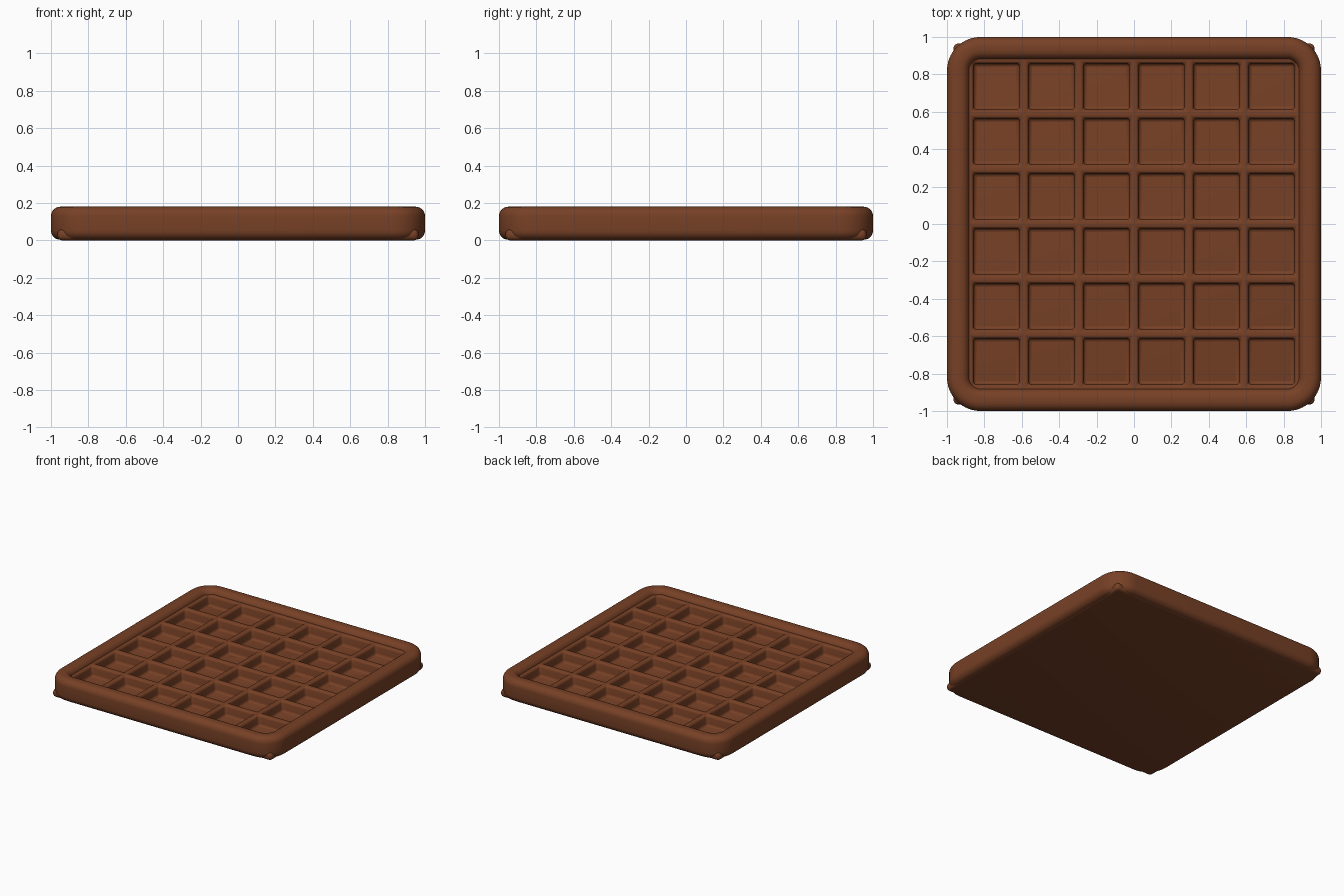
import bpy, bmesh, math

if "Cube" in bpy.data.objects:
    bpy.data.objects.remove(bpy.data.objects["Cube"], do_unlink=True)

brown = bpy.data.materials.new("baked_brown")
brown.use_nodes = True
colour = (0.185, 0.052, 0.019, 1)
brown.diffuse_color = colour
brown.node_tree.nodes["Principled BSDF"].inputs["Base Color"].default_value = colour


def finish(name, bm, bevel=0, segments=4):
    bmesh.ops.recalc_face_normals(bm, faces=bm.faces)
    mesh = bpy.data.meshes.new(name)
    bm.to_mesh(mesh)
    bm.free()
    mesh.materials.append(brown)
    obj = bpy.data.objects.new(name, mesh)
    bpy.context.collection.objects.link(obj)
    bpy.ops.object.select_all(action="DESELECT")
    obj.select_set(True)
    bpy.context.view_layer.objects.active = obj
    if bevel:
        mod = obj.modifiers.new("soft_edges", "BEVEL")
        mod.width, mod.segments = bevel, segments
        mod.limit_method, mod.angle_limit = "ANGLE", math.radians(40)
        bpy.ops.object.modifier_apply(modifier=mod.name)
    bpy.ops.object.shade_smooth_by_angle(angle=math.radians(35))
    return obj


def rounded_square(half, radius, steps=10):
    points = []
    for corner in range(4):
        mid = math.radians(45 + 90 * corner)
        cx = math.copysign(half - radius, math.cos(mid))
        cy = math.copysign(half - radius, math.sin(mid))
        for i in range(steps + 1):
            a = math.radians(90 * (corner + i / steps))
            points.append((cx + radius * math.cos(a), cy + radius * math.sin(a)))
    return points


# Raised rim: a rounded bar swept around a rounded square
HALF, CORNER, WIDTH, LOW, HIGH, ROUND = 1.0, 0.18, 0.12, 0.003, 0.18, 0.05
bm = bmesh.new()
rings = []
for quarter in range(4):
    inner, top = quarter in (1, 2), quarter < 2
    for i in range(7):
        a = math.radians(90 * (quarter + i / 6))
        # the section runs outer top, inner top, inner bottom, outer bottom
        inset = (WIDTH - ROUND if inner else ROUND) - ROUND * math.cos(a)
        z = (HIGH - ROUND if top else LOW + ROUND) + ROUND * math.sin(a)
        outline = rounded_square(HALF - inset, CORNER - inset)
        rings.append([bm.verts.new((x, y, z)) for x, y in outline])
for k, ring in enumerate(rings):
    after = rings[(k + 1) % len(rings)]
    for i in range(len(ring)):
        j = (i + 1) % len(ring)
        bm.faces.new((ring[i], ring[j], after[j], after[i]))
finish("rim", bm)

# Thin base whose squarer corners peep out under the rim
bm = bmesh.new()
bmesh.ops.create_cube(bm, size=1)
for v in bm.verts:
    v.co = (v.co.x * 1.93, v.co.y * 1.93, 0.03 + v.co.z * 0.06)
finish("base", bm, bevel=0.025)

# Waffle grid: a sheet with pockets pushed down
CELLS, PITCH, POCKET, TOP, DEPTH = 6, 0.294, 0.247, 0.145, 0.085
lines = [-0.94]
for i in range(CELLS):
    centre = (i - (CELLS - 1) / 2) * PITCH
    lines += [centre - POCKET / 2, centre + POCKET / 2]
lines.append(0.94)
bm = bmesh.new()
verts = [[bm.verts.new((x, y, TOP)) for x in lines] for y in lines]
pockets = []
for r in range(len(lines) - 1):
    for c in range(len(lines) - 1):
        face = bm.faces.new((verts[r][c], verts[r][c + 1],
                             verts[r + 1][c + 1], verts[r + 1][c]))
        if r % 2 and c % 2:
            pockets.append(face)
bmesh.ops.inset_individual(bm, faces=pockets, thickness=0.008, depth=0)
for face in pockets:
    for v in face.verts:
        v.co.z = TOP - DEPTH
finish("waffle_grid", bm, bevel=0.019, segments=3)
